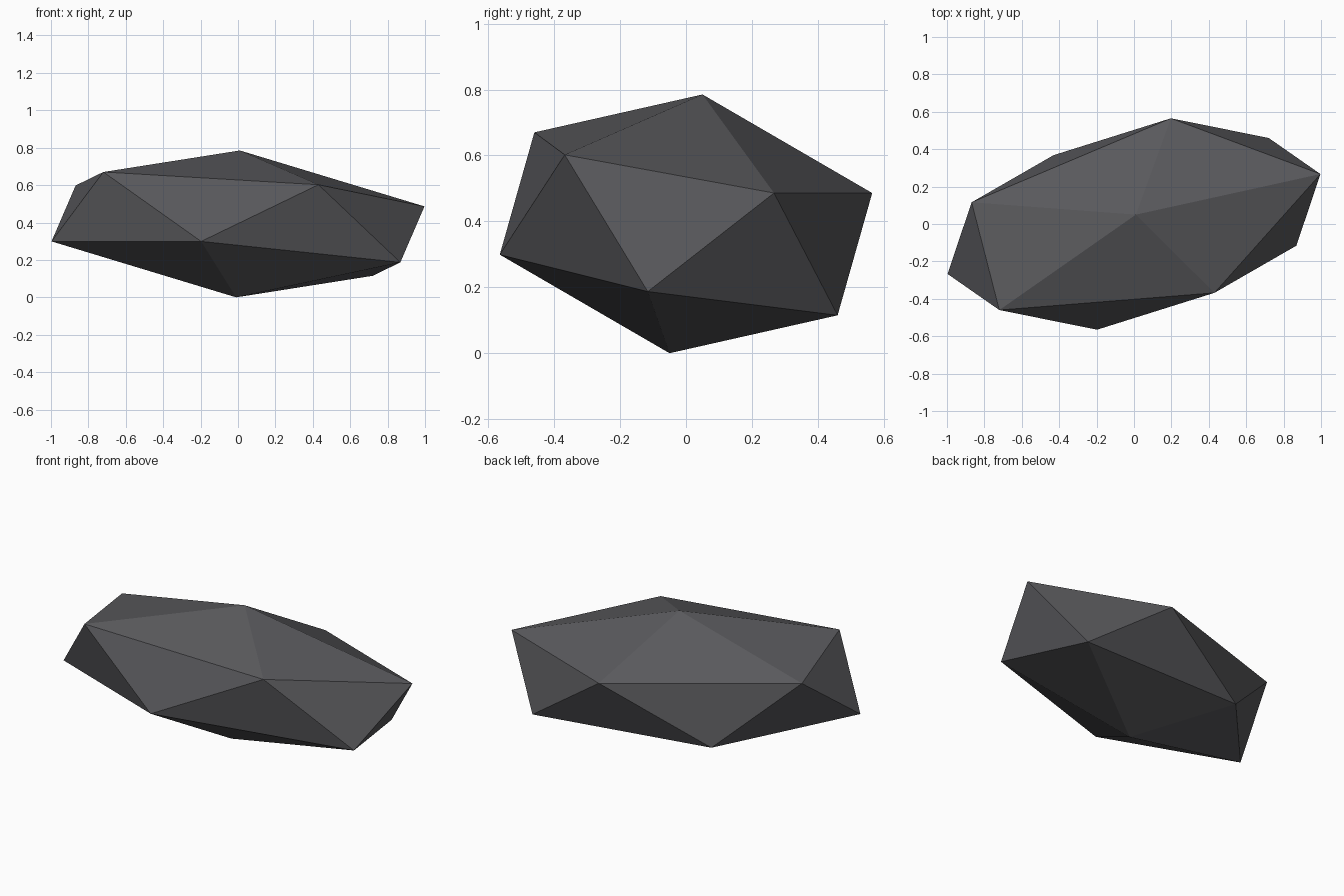
import bpy
import bmesh
from mathutils import Vector

cube = bpy.data.objects.get("Cube")
if cube:
    bpy.data.objects.remove(cube, do_unlink=True)

# Dark stone
stone = bpy.data.materials.new("dark_grey_stone")
stone.use_nodes = True
colour = (0.1, 0.1, 0.108, 1)
stone.diffuse_color = colour
bsdf = next(n for n in stone.node_tree.nodes if n.type == "BSDF_PRINCIPLED")
bsdf.inputs["Base Color"].default_value = colour
bsdf.inputs["Roughness"].default_value = 0.9

# Upper corners of the skewed twenty-sided rock: the peak, then the ring around it
centre = Vector((0, 0, 0.3925))
upper = [
    (0.01, 0.05, 0.785),
    (-0.72, -0.46, 0.67),
    (0.43, -0.368, 0.602),
    (0.997, 0.267, 0.486),
    (0.197, 0.565, 0.486),
    (-0.868, 0.116, 0.598),
]

# Each corner has an opposite one through the centre; the hull joins them all
bm = bmesh.new()
for corner in map(Vector, upper):
    bm.verts.new(corner)
    bm.verts.new(2 * centre - corner)
bmesh.ops.convex_hull(bm, input=bm.verts[:])
bmesh.ops.recalc_face_normals(bm, faces=bm.faces[:])
for face in bm.faces:
    face.smooth = False

mesh = bpy.data.meshes.new("rock")
bm.to_mesh(mesh)
bm.free()
mesh.materials.append(stone)
rock = bpy.data.objects.new("rock", mesh)
bpy.context.scene.collection.objects.link(rock)
